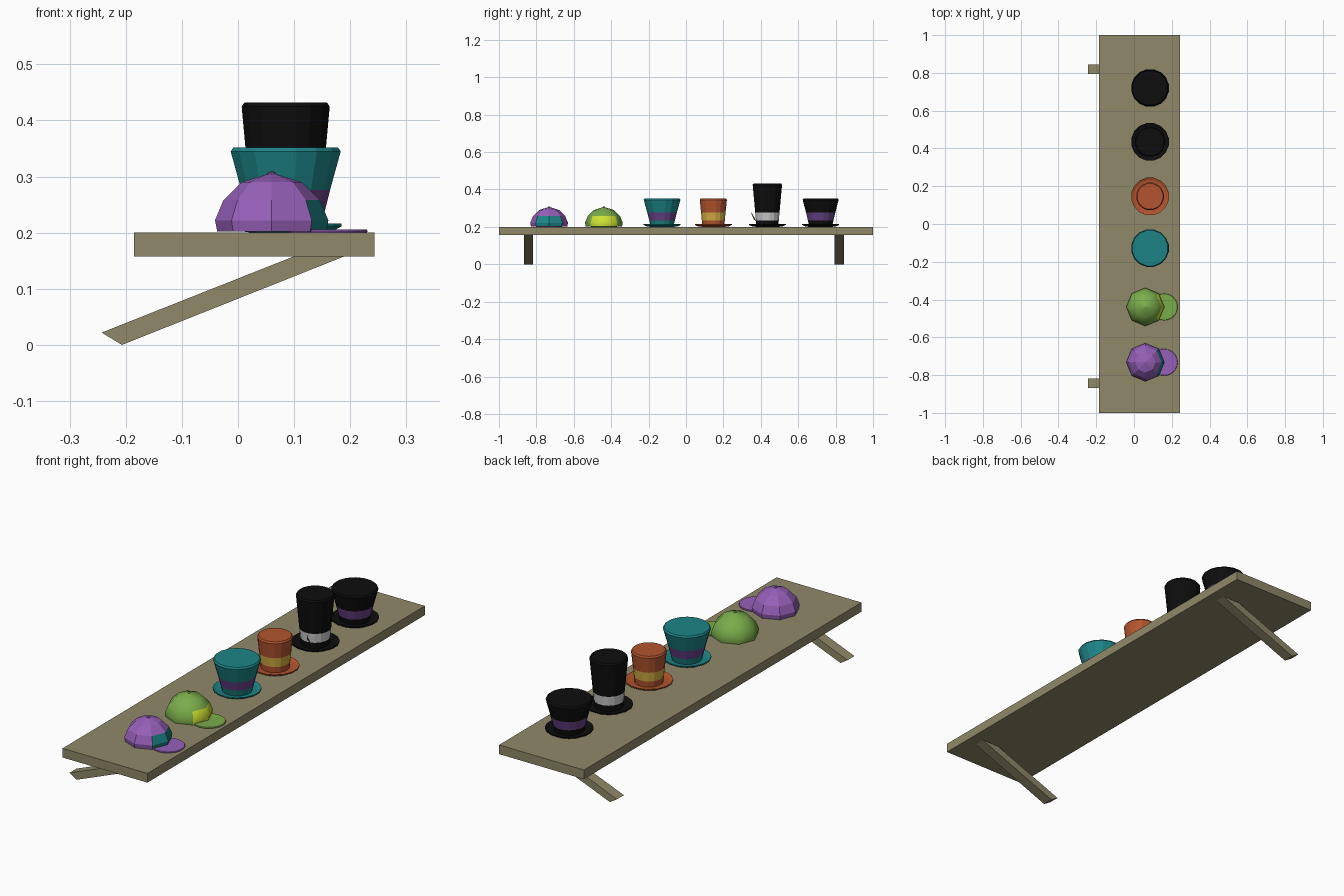
import bpy, bmesh, math

if "Cube" in bpy.data.objects:
    bpy.data.objects.remove(bpy.data.objects["Cube"])

def material(name, r, g, b):
    m = bpy.data.materials.new(name)
    m.diffuse_color = [((c / 255 + 0.055) / 1.055) ** 2.4 if c > 10 else c / 3294
                       for c in (r, g, b)] + [1]
    m.use_nodes = True
    m.node_tree.nodes["Principled BSDF"].inputs["Base Color"].default_value = m.diffuse_color
    return m

WOOD = material("wood", 143, 136, 104)
BLACK = material("black", 13, 13, 14)
TEAL = material("teal", 28, 132, 134)
ORANGE = material("orange", 178, 84, 46)
VIOLET = material("dark_violet", 104, 66, 136)
YELLOW = material("gold", 212, 172, 66)
WHITE = material("white", 225, 225, 225)
GREEN = material("green", 122, 172, 74)
LIME = material("lime", 206, 226, 50)
PURPLE = material("purple", 150, 96, 184)
OLIVE = material("olive", 110, 125, 40)

def finish(bm, name, mats, loc=(0, 0, 0)):
    bmesh.ops.recalc_face_normals(bm, faces=bm.faces)
    me = bpy.data.meshes.new(name)
    bm.to_mesh(me)
    bm.free()
    ob = bpy.data.objects.new(name, me)
    ob.location = loc
    for m in mats:
        me.materials.append(m)
    bpy.context.collection.objects.link(ob)
    return ob

def plate(name, pts, y0, y1, mat, loc=(0, 0, 0)):
    """Extrude an x-z outline along y."""
    bm = bmesh.new()
    f = bm.faces.new([bm.verts.new((x, y0, z)) for x, z in pts])
    r = bmesh.ops.extrude_face_region(bm, geom=[f])
    bmesh.ops.translate(bm, vec=(0, y1 - y0, 0),
                        verts=[v for v in r["geom"] if isinstance(v, bmesh.types.BMVert)])
    return finish(bm, name, [mat], loc)

def lathe(name, profile, n, phase, mats, loc, pick):
    """Closed turned shape; pick(ring, side) gives the material slot."""
    bm = bmesh.new()
    rings = []
    for r, z in profile:
        rings.append([bm.verts.new((r * math.cos((i + phase) * math.tau / n),
                                    r * math.sin((i + phase) * math.tau / n), z))
                      for i in range(n)])
    for k in range(len(rings) - 1):
        a, b = rings[k], rings[k + 1]
        for i in range(n):
            j = (i + 1) % n
            bm.faces.new((a[i], a[j], b[j], b[i])).material_index = pick(k, i)
    bm.faces.new(rings[0])
    bm.faces.new(rings[-1])
    return finish(bm, name, mats, loc)

# Shelf board and slanted supports
plate("shelf_board", [(-.185, .158), (.243, .158), (.243, .2), (-.185, .2)], -1, 1, WOOD)
for side, y in (("front", -.867), ("back", .794)):
    plate(side + "_support", [(-.243, .022), (-.207, 0), (.19, .158), (.1, .158)],
          y, y + .05, WOOD)

# Top hats: turned brim, band and crown
def top_hat(name, y, r_low, r_top, z_top, mat, band):
    def rad(z):
        return r_low + (r_top - r_low) * (z - .207) / (z_top - .207)
    profile = [(r_low, .2), (.088, .204), (.101, .211), (.101, .216), (.088, .21),
               (r_low, .207), (rad(.234), .234), (rad(.276), .276),
               (r_top, z_top - .007), (r_top - .005, z_top)]
    lathe(name, profile, 16, .5, [mat, band], (.085, y, 0), lambda k, i: int(k == 6))

top_hat("teal_top_hat", -.128, .063, .1, .352, TEAL, VIOLET)
top_hat("orange_top_hat", .146, .06, .074, .352, ORANGE, YELLOW)
top_hat("tall_black_top_hat", .435, .06, .08, .432, BLACK, WHITE)
top_hat("short_black_top_hat", .72, .063, .098, .352, BLACK, VIOLET)

# Feather tucked in the band of the tall hat
bm = bmesh.new()
f = bm.faces.new([bm.verts.new(p) for p in
                  [(.1, .378, .228), (.111, .362, .24), (.106, .346, .282),
                   (.1, .357, .265), (.09, .366, .25)]])
bmesh.ops.solidify(bm, geom=[f], thickness=.003)
finish(bm, "hat_feather", [OLIVE])

# Caps: eight-panel dome, coloured front panels, visor and button
def cap(name, y, mat, front, smooth):
    dome = [(.097, .202), (.101, .222), (.086, .258), (.054, .29), (.006, .305)]
    ob = lathe(name + "_dome", dome, 8, 0, [mat, front], (.06, y, 0),
               lambda k, i: int(k < 2 and i in (0, 7)))
    if smooth:
        for p in ob.data.polygons:
            p.use_smooth = len(p.vertices) == 4
    lathe(name + "_button", [(.007, .303), (.007, .307), (.003, .309)], 8, 0,
          [mat], (.06, y, 0), lambda k, i: 0)
    lathe(name + "_visor", [(.07, .2005), (.071, .203), (.069, .206)], 24, 0,
          [mat], (.16, y, 0), lambda k, i: 0)

cap("green_cap", -.439, GREEN, LIME, True)
cap("purple_cap", -.732, PURPLE, TEAL, False)
